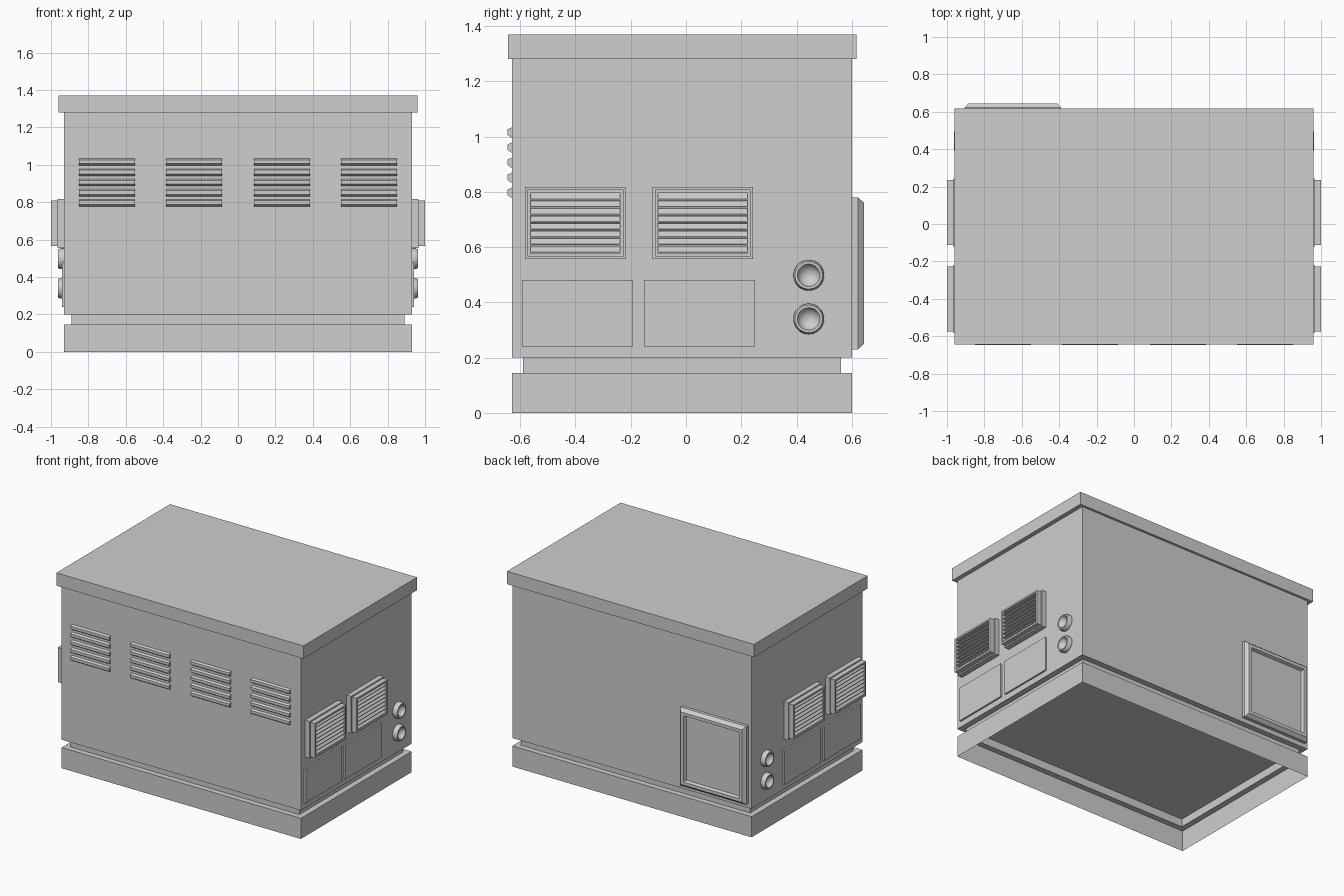
import bpy, bmesh, math
from mathutils import Vector

cube = bpy.data.objects.get("Cube")
if cube:
    bpy.data.objects.remove(cube, do_unlink=True)

GREY = (0.62, 0.62, 0.62, 1)
paint = bpy.data.materials.new("grey_paint")
paint.use_nodes = True
paint.diffuse_color = GREY
paint.node_tree.nodes["Principled BSDF"].inputs["Base Color"].default_value = GREY


# Directions: u and v run along the surface, w points out of it
def upward(u, v, w):
    return Vector((u, v, w))


def on_side(u, v, w):
    return Vector((BODY_X + w, u, v))


def on_back(u, v, w):
    return Vector((u, BACK_Y + w, v))


BODY_X, FRONT_Y, BACK_Y = 0.93, -0.63, 0.60
BODY = (-BODY_X, BODY_X, FRONT_Y, BACK_Y)


def finish(name, bm, mirror=False):
    bmesh.ops.recalc_face_normals(bm, faces=bm.faces[:])
    mesh = bpy.data.meshes.new(name)
    bm.to_mesh(mesh)
    bm.free()
    mesh.materials.append(paint)
    obj = bpy.data.objects.new(name, mesh)
    bpy.context.collection.objects.link(obj)
    if mirror:
        obj.modifiers.new("Mirror", "MIRROR").use_axis[0] = True
    return obj


def skin(bm, loops, start=True, end=True):
    """Join successive point loops with quads and cap the ends."""
    rows = [[bm.verts.new(p) for p in loop] for loop in loops]
    n = len(rows[0])
    for a, b in zip(rows, rows[1:]):
        for i in range(n):
            j = (i + 1) % n
            bm.faces.new((a[i], a[j], b[j], b[i]))
    if start:
        bm.faces.new(rows[0][::-1])
    if end:
        bm.faces.new(rows[-1])


def stack(bm, rect, steps, place, start=True):
    """Rectangle stepped through (inset, depth) pairs."""
    u0, u1, v0, v1 = rect
    loops = []
    for k, w in steps:
        corners = ((u0 + k, v0 + k), (u1 - k, v0 + k), (u1 - k, v1 - k), (u0 + k, v1 - k))
        loops.append([place(u, v, w) for u, v in corners])
    skin(bm, loops, start)


def part(name, rect, steps, place=upward, start=True, mirror=False):
    bm = bmesh.new()
    stack(bm, rect, steps, place, start)
    return finish(name, bm, mirror)


# Hollow base skirt with a recessed plinth, open underneath
part("base_skirt", BODY, [(0, 0), (0, 0.145), (0.04, 0.145), (0.04, 0.2)], start=False)

# Cabinet body and overhanging roof
part("cabinet_body", BODY, [(0, 0.2), (0, 1.28)])
part("roof_cap", (-0.96, 0.96, -0.645, 0.617), [(0, 1.28), (0, 1.37)])

# Four groups of five louvres across the front
LOUVRE = [(0.0, 0.019), (0.016, 0.012), (0.016, -0.008), (0.0, -0.019)]
for g, x in enumerate((-0.70, -0.235, 0.235, 0.70)):
    bm = bmesh.new()
    for row in range(5):
        z = 0.796 + row * 0.0545
        skin(bm, [[Vector((x + s, FRONT_Y - d, z + h)) for d, h in LOUVRE]
                  for s in (-0.15, 0.15)])
    finish(f"front_louvres_{g + 1}", bm)

# Bevelled access hatch with a sunken panel on the back
part("back_hatch", (-0.905, -0.39, 0.23, 0.78),
     [(0, 0), (0, 0.022), (0.02, 0.045), (0.042, 0.045), (0.05, 0.025)], on_back)

# Vent boxes with slats, and flat covers below them, on both sides
SLATS = 8
for g, (y0, y1) in enumerate(((-0.583, -0.218), (-0.122, 0.243)), 1):
    part(f"side_vent_frame_{g}", (y0, y1, 0.556, 0.817),
         [(0, 0), (0, 0.035), (0.009, 0.035), (0.009, 0.069), (0.021, 0.069), (0.021, 0.03)],
         on_side, mirror=True)
    bm = bmesh.new()
    low, high = 0.577, 0.796
    pitch = (high - low) / SLATS
    for row in range(SLATS):
        z = low + row * pitch
        blade = ((0.03, z + pitch), (0.044, z + pitch * 0.96), (0.066, z + pitch * 0.22),
                 (0.066, z + pitch * 0.12), (0.03, z + pitch * 0.3))
        skin(bm, [[on_side(y, h, w) for w, h in blade] for y in (y0 + 0.021, y1 - 0.021)])
    finish(f"side_vent_slats_{g}", bm, mirror=True)

for g, y0 in enumerate((-0.593, -0.152), 1):
    part(f"side_cover_{g}", (y0, y0 + 0.402, 0.24, 0.48), [(0, 0), (0, 0.012)],
         on_side, mirror=True)

# Round sockets with bowl-shaped hollows on both sides
RIM = [(0.056, 0), (0.056, 0.02), (0.05, 0.032), (0.041, 0.032),
       (0.038, 0.022), (0.03, 0.012), (0.018, 0.005), (0.006, 0.002)]
SIDES = 20
for g, z in enumerate((0.34, 0.498), 1):
    bm = bmesh.new()
    skin(bm, [[on_side(0.444 + r * math.cos(math.tau * i / SIDES),
                       z + r * math.sin(math.tau * i / SIDES), w)
               for i in range(SIDES)] for r, w in RIM])
    socket = finish(f"side_socket_{g}", bm, mirror=True)
    bpy.ops.object.select_all(action="DESELECT")
    socket.select_set(True)
    bpy.context.view_layer.objects.active = socket
    bpy.ops.object.shade_smooth_by_angle(angle=math.radians(35))
